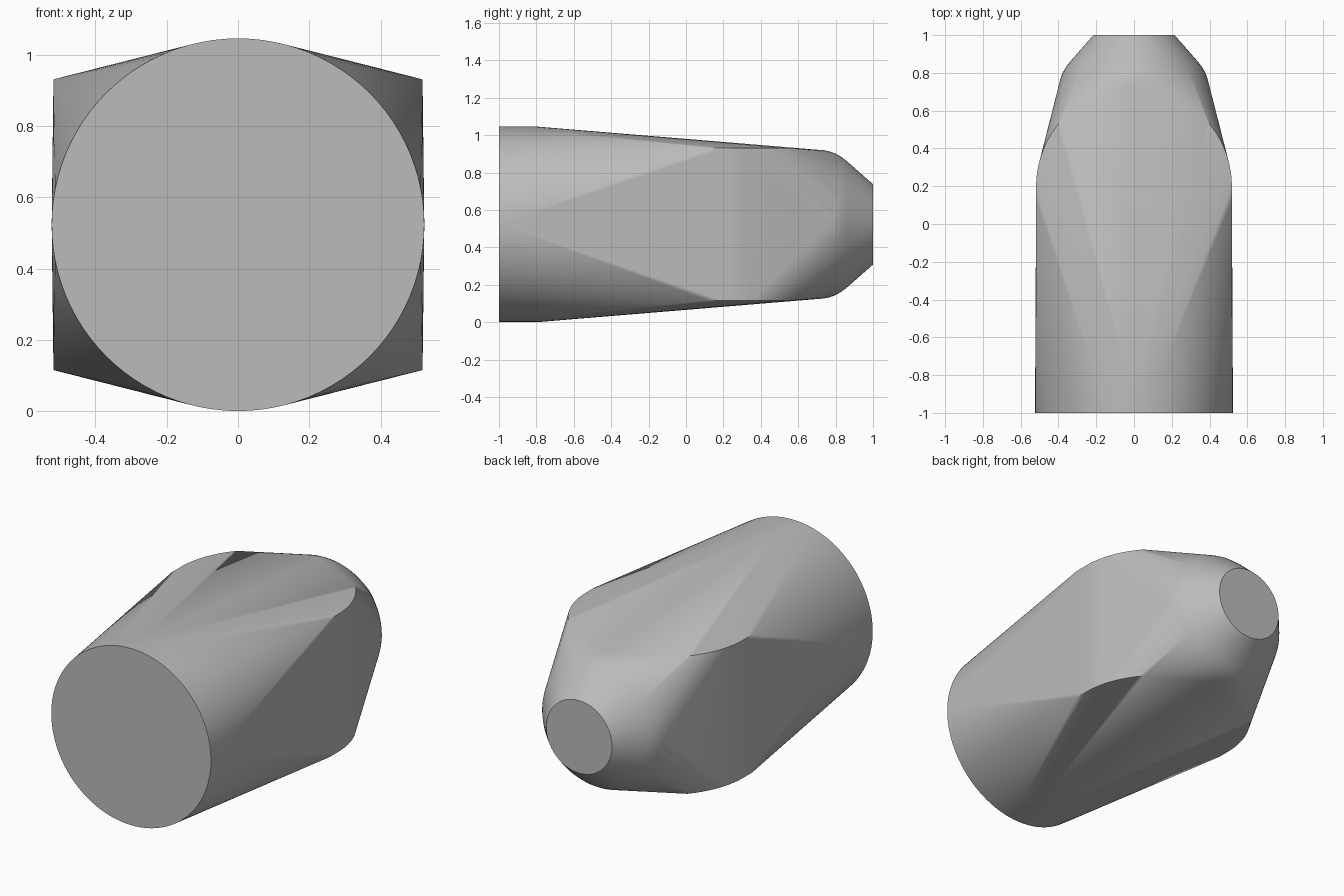
import bpy
import bmesh
from math import sin, cos, pi, radians

cube = bpy.data.objects.get("Cube")
if cube:
    bpy.data.objects.remove(cube, do_unlink=True)

AXIS_Z = 0.523      # height of the long axis
SEGMENTS = 96

grey = bpy.data.materials.new("plain grey")
grey.use_nodes = True
grey.diffuse_color = (0.5, 0.5, 0.5, 1)
grey.node_tree.nodes["Principled BSDF"].inputs["Base Color"].default_value = (0.5, 0.5, 0.5, 1)

bm = bmesh.new()


def ring(y, radius):
    """Circle of points around the long axis."""
    for i in range(SEGMENTS):
        a = 2 * pi * i / SEGMENTS
        bm.verts.new((radius * cos(a), y, AXIS_Z + radius * sin(a)))


# Round front end, then the rounded shoulder and cut-off nose
for y, radius in [(-1, 0.523), (-0.8, 0.523), (0.7, 0.399), (0.74, 0.396), (0.77, 0.389),
                  (0.8, 0.378), (0.83, 0.361), (0.86, 0.338), (1, 0.215)]:
    ring(y, radius)

# Curved upper and lower side rims
for side in (-1, 1):
    for level in (-1, 1):
        z = AXIS_Z + level * 0.408
        bm.verts.new((side * 0.518, 0.12, z))
        for i in range(15):
            a = radians(41.5 * i / 14)
            bm.verts.new((side * 0.518 * cos(a), 0.2 + 0.518 * sin(a), z))

# Stretch one skin over all the sections
hull = bmesh.ops.convex_hull(bm, input=bm.verts)
bmesh.ops.delete(bm, geom=[v for v in bm.verts if not v.link_faces], context='VERTS')
bmesh.ops.dissolve_limit(bm, angle_limit=radians(0.1), verts=bm.verts, edges=bm.edges)
bmesh.ops.recalc_face_normals(bm, faces=bm.faces)

mesh = bpy.data.meshes.new("body")
bm.to_mesh(mesh)
bm.free()
mesh.materials.append(grey)
body = bpy.data.objects.new("body", mesh)
bpy.context.collection.objects.link(body)

bpy.ops.object.select_all(action='DESELECT')
body.select_set(True)
bpy.context.view_layer.objects.active = body
bpy.ops.object.shade_smooth_by_angle(angle=radians(30))
